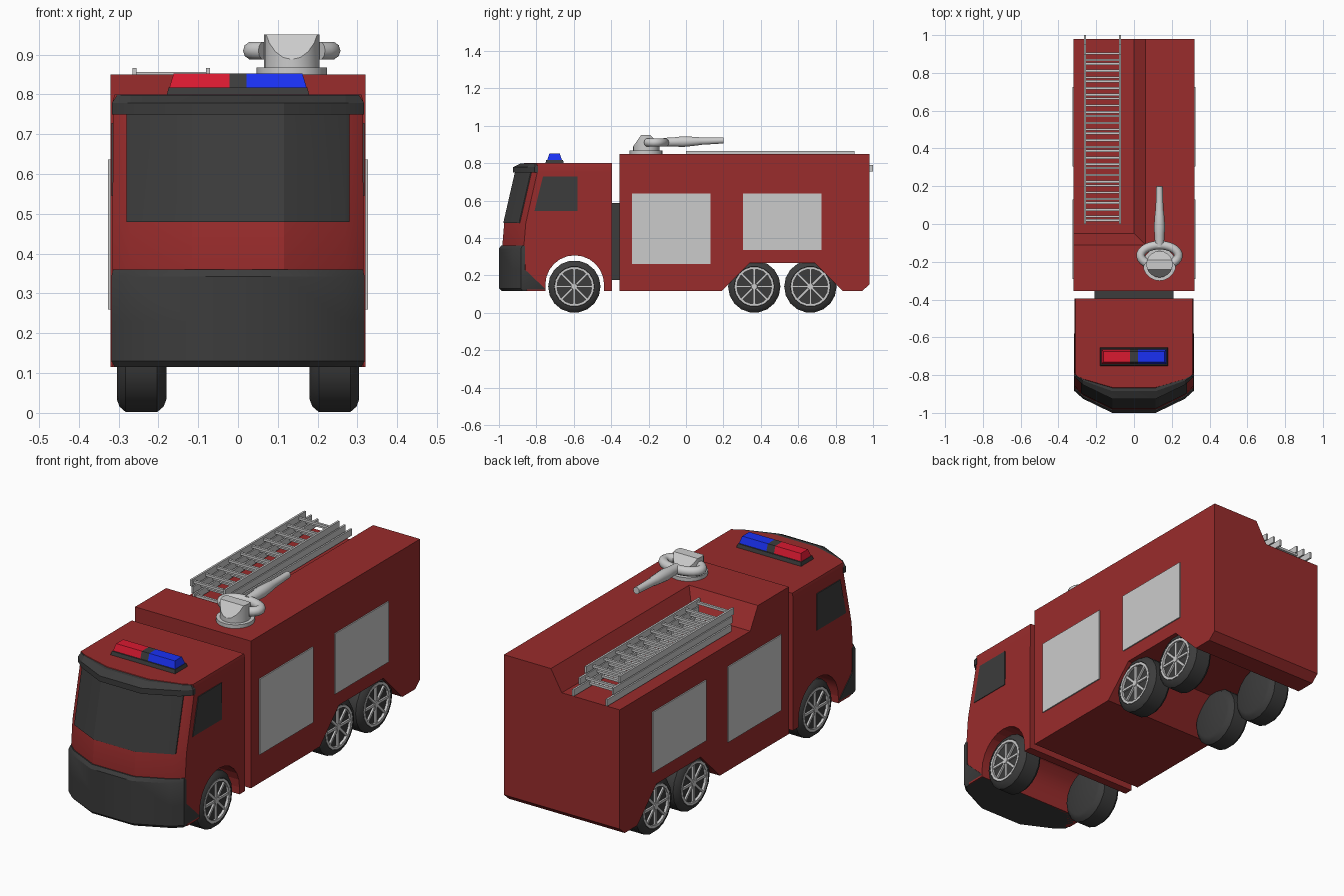
import bpy, bmesh
from math import sin, cos, pi, radians
from mathutils import Matrix

if "Cube" in bpy.data.objects:
    bpy.data.objects.remove(bpy.data.objects["Cube"])


def material(name, rgb):
    m = bpy.data.materials.new(name)
    m.diffuse_color = (*rgb, 1)
    m.use_nodes = True
    m.node_tree.nodes["Principled BSDF"].inputs["Base Color"].default_value = m.diffuse_color
    return m


RED = material("body_red", (0.32, 0.025, 0.025))
DARK = material("dark_trim", (0.045, 0.045, 0.045))
LAMP_RED = material("lamp_red", (0.7, 0.01, 0.03))
LAMP_BLUE = material("lamp_blue", (0.01, 0.03, 0.9))


def finish(bm, name, mat=None, smooth=None):
    bmesh.ops.recalc_face_normals(bm, faces=bm.faces)
    me = bpy.data.meshes.new(name)
    bm.to_mesh(me)
    bm.free()
    ob = bpy.data.objects.new(name, me)
    bpy.context.collection.objects.link(ob)
    if mat:
        me.materials.append(mat)
    if smooth:
        smooth_by_angle(ob, smooth)
    return ob


def activate(ob):
    bpy.ops.object.select_all(action='DESELECT')
    ob.select_set(True)
    bpy.context.view_layer.objects.active = ob


def smooth_by_angle(ob, deg):
    activate(ob)
    bpy.ops.object.shade_smooth_by_angle(angle=radians(deg))


def bridge(bm, rings, caps=True, closed=False):
    vs = [[bm.verts.new(p) for p in r] for r in rings]
    n = len(vs[0])
    for a, b in zip(vs, vs[1:] + (vs[:1] if closed else [])):
        for i in range(n):
            bm.faces.new((a[i], a[(i + 1) % n], b[(i + 1) % n], b[i]))
    if caps and not closed:
        bm.faces.new(vs[0])
        bm.faces.new(vs[-1])


def side_extrude(name, profile, x0, x1, mat=None):
    """Extrude a (y, z) side profile across x."""
    bm = bmesh.new()
    bridge(bm, [[(x, y, z) for y, z in profile] for x in (x0, x1)])
    return finish(bm, name, mat)


def add_box(bm, x0, x1, y0, y1, z0, z1, ix=0, iy=0):
    """Box whose top is inset by ix, iy."""
    bridge(bm, [[(x0 + a, y0 + b, z), (x1 - a, y0 + b, z), (x1 - a, y1 - b, z), (x0 + a, y1 - b, z)]
                for z, a, b in ((z0, 0, 0), (z1, ix, iy))])


def box(name, *dims, mat=None):
    bm = bmesh.new()
    add_box(bm, *dims)
    return finish(bm, name, mat)


def cut(ob, cutter):
    m = ob.modifiers.new("cut", 'BOOLEAN')
    m.operation, m.solver, m.object = 'DIFFERENCE', 'EXACT', cutter
    activate(ob)
    bpy.ops.object.modifier_apply(modifier=m.name)
    bpy.data.objects.remove(cutter)


def bow(x):
    """How far the bowed nose falls back at x."""
    pts = ((0, 0), (0.115, 0), (0.27, 0.075), (0.32, 0.12))
    for (a, u), (b, v) in zip(pts, pts[1:]):
        if x <= b:
            return u + (v - u) * (x - a) / (b - a)


def nose_loft(name, levels, mat, smooth=20):
    """Levels are (z, front y, half width, back y, bow depth)."""
    rings = []
    for z, yf, w, yb, d in levels:
        half = [(w, yb)] + [(x, yf + d * bow(x)) for x in (w, 0.27, 0.115)]
        rings.append([(x, y, z) for x, y in half] + [(-x, y, z) for x, y in reversed(half)])
    bm = bmesh.new()
    bridge(bm, rings)
    return finish(bm, name, mat, smooth)


def pipe(name, pts, radii, depth=1.0):
    cu = bpy.data.curves.new(name, 'CURVE')
    cu.dimensions, cu.bevel_depth, cu.bevel_resolution, cu.use_fill_caps = '3D', depth, 3, True
    sp = cu.splines.new('POLY')
    sp.points.add(len(pts) - 1)
    for q, p, r in zip(sp.points, pts, radii):
        q.co, q.radius = (*p, 1), r
    ob = bpy.data.objects.new(name, cu)
    bpy.context.collection.objects.link(ob)
    activate(ob)
    bpy.ops.object.convert(target='MESH')
    smooth_by_angle(bpy.context.object, 40)


# Rear body with wheel recess underneath and ladder well on top
body = side_extrude("rear_body", [(-0.355, 0.115), (0.19, 0.115), (0.34, 0.265), (0.69, 0.265), (0.84, 0.115),
                                  (0.94, 0.115), (0.98, 0.15), (0.98, 0.85), (-0.355, 0.85)], -0.32, 0.32, RED)
cut(body, box("well_cutter", -0.5, 0.0, -0.05, 1.2, 0.745, 0.86, -0.066, -0.066))
box("cab_connector", -0.21, 0.21, -0.42, -0.34, 0.175, 0.587, mat=DARK)

# Cab with front wheel arch
cab = nose_loft("cab", [(0.115, -0.965, 0.315, -0.395, 1), (0.36, -0.982, 0.315, -0.395, 1),
                        (0.48, -0.972, 0.315, -0.395, 1), (0.75, -0.91, 0.314, -0.395, 1),
                        (0.785, -0.88, 0.314, -0.395, 0.75), (0.80, -0.865, 0.31, -0.395, 0.6)], RED)
arc = [(-0.595 - 0.157 * cos(pi * i / 12), 0.15 + 0.157 * sin(pi * i / 12)) for i in range(13)]
cut(cab, side_extrude("arch_cutter", [(-0.752, 0)] + arc + [(-0.438, 0)], -0.5, 0.5))
smooth_by_angle(cab, 20)

# Bumper, windscreen and roof visor
nose_loft("bumper", [(0.115, -0.985, 0.31, -0.755, 1), (0.13, -1.0, 0.318, -0.755, 1),
                     (0.23, -1.0, 0.318, -0.86, 1), (0.343, -1.0, 0.318, -0.86, 1),
                     (0.36, -0.988, 0.314, -0.86, 1)], DARK, 30)
nose_loft("windscreen", [(0.48, -0.977, 0.28, -0.85, 1), (0.75, -0.915, 0.28, -0.80, 1)], DARK)
nose_loft("roof_visor", [(0.75, -0.926, 0.317, -0.79, 1), (0.778, -0.926, 0.317, -0.79, 1),
                         (0.798, -0.885, 0.304, -0.79, 0.75)], DARK)

# Side windows and roller shutters
for s, side in ((1, "right"), (-1, "left")):
    side_extrude(f"side_window_{side}", [(-0.81, 0.545), (-0.58, 0.545), (-0.58, 0.728), (-0.765, 0.728)],
                 s * 0.30, s * 0.318, DARK)
    for part, y0, z0 in (("front", -0.29, 0.26), ("rear", 0.305, 0.335)):
        side_extrude(f"shutter_{part}_{side}", [(y0, z0), (y0 + 0.42, z0), (y0 + 0.42, 0.637), (y0, 0.637)],
                     s * 0.31, s * 0.326)


# Wheels
def lathe(bm, s, y, profile, closed=False, n=18):
    bridge(bm, [[(s * x, y + r * cos(2 * pi * i / n), 0.14 + r * sin(2 * pi * i / n)) for i in range(n)]
                for x, r in profile], closed=closed)


for s, side in ((1, "right"), (-1, "left")):
    for part, y in (("front", -0.597), ("middle", 0.365), ("rear", 0.665)):
        bm = bmesh.new()
        lathe(bm, s, y, [(0.18, 0.108), (0.187, 0.126), (0.203, 0.14), (0.282, 0.14), (0.298, 0.126),
                         (0.304, 0.108), (0.291, 0.102)])
        finish(bm, f"tyre_{part}_{side}", DARK, 35)
        bm = bmesh.new()
        lathe(bm, s, y, [(0.288, 0.106), (0.304, 0.106), (0.304, 0.093), (0.288, 0.093)], closed=True)
        lathe(bm, s, y, [(0.288, 0.02), (0.303, 0.016)])
        for k in range(4):
            first = len(bm.verts)
            add_box(bm, min(s * 0.288, s * 0.30), max(s * 0.288, s * 0.30), -0.097, 0.097, -0.006, 0.006)
            bm.verts.ensure_lookup_table()
            bmesh.ops.transform(bm, verts=bm.verts[first:],
                                matrix=Matrix.Translation((0, y, 0.14)) @ Matrix.Rotation(k * pi / 4, 4, 'X'))
        finish(bm, f"rim_{part}_{side}")

# Warning light bar
box("light_base", -0.18, 0.18, -0.753, -0.652, 0.795, 0.818, 0.006, 0.006, mat=DARK)
bm = bmesh.new()
bar = [(-0.742, 0.815), (-0.663, 0.815), (-0.675, 0.852), (-0.73, 0.852)]
side_extrude("light_divider", bar, -0.021, 0.021, DARK)
bm.free()
for s, name, mat in ((-1, "red_lamp", LAMP_RED), (1, "blue_lamp", LAMP_BLUE)):
    bm = bmesh.new()
    bridge(bm, [[(s * 0.021, y, z) for y, z in bar],
                [(s * (0.173 if z < 0.83 else 0.162), y, z) for y, z in bar]])
    finish(bm, name, mat)

# Three stacked ladder sections
for k, (y0, y1, z) in enumerate(((0.02, 1.0, 0.756), (0.01, 0.95, 0.795), (0.0, 0.90, 0.833))):
    bm = bmesh.new()
    for x in (-0.265, -0.08):
        add_box(bm, x, x + 0.01, y0, y1, z, z + 0.033)
    count = 10
    for i in range(count):
        y = y0 + 0.02 + (k % 2) * 0.045 + i * 0.092
        add_box(bm, -0.26, -0.075, y - 0.006, y + 0.006, z + 0.011, z + 0.023)
    finish(bm, f"ladder_section_{k + 1}")


# Water cannon: base plate, wedge-cut turret, looped pipes and nozzle
def disc(bm, r, z0, z1, n=20):
    bmesh.ops.create_cone(bm, cap_ends=True, segments=n, radius1=r, radius2=r, depth=z1 - z0,
                          matrix=Matrix.Translation((0.135, -0.213, (z0 + z1) / 2)))


bm = bmesh.new()
disc(bm, 0.088, 0.848, 0.868)
finish(bm, "cannon_base", smooth=30)
bm = bmesh.new()
disc(bm, 0.07, 0.866, 0.95)
for co, no in (((0, -0.24, 0.95), (0, -0.062, 0.043)), ((0, -0.19, 0.95), (0, 0.05, 0.045))):
    bmesh.ops.bisect_plane(bm, geom=bm.verts[:] + bm.edges[:] + bm.faces[:], plane_co=co, plane_no=no,
                           clear_outer=True)
    bmesh.ops.holes_fill(bm, edges=[e for e in bm.edges if e.is_boundary])
finish(bm, "cannon_turret", smooth=30)
loop = [radians(-45 + 270 * i / 20) for i in range(21)]
pipe("cannon_pipes", [(0.135 + 0.1 * cos(a), -0.167 + 0.055 * sin(a), 0.91) for a in loop], [0.023] * 21)
pipe("cannon_nozzle", [(0.135, y, 0.912 + 0.03 * (y + 0.11)) for y in (-0.12, -0.06, -0.02, 0.06, 0.075, 0.2)],
     [0.024, 0.026, 0.03, 0.024, 0.021, 0.017])
